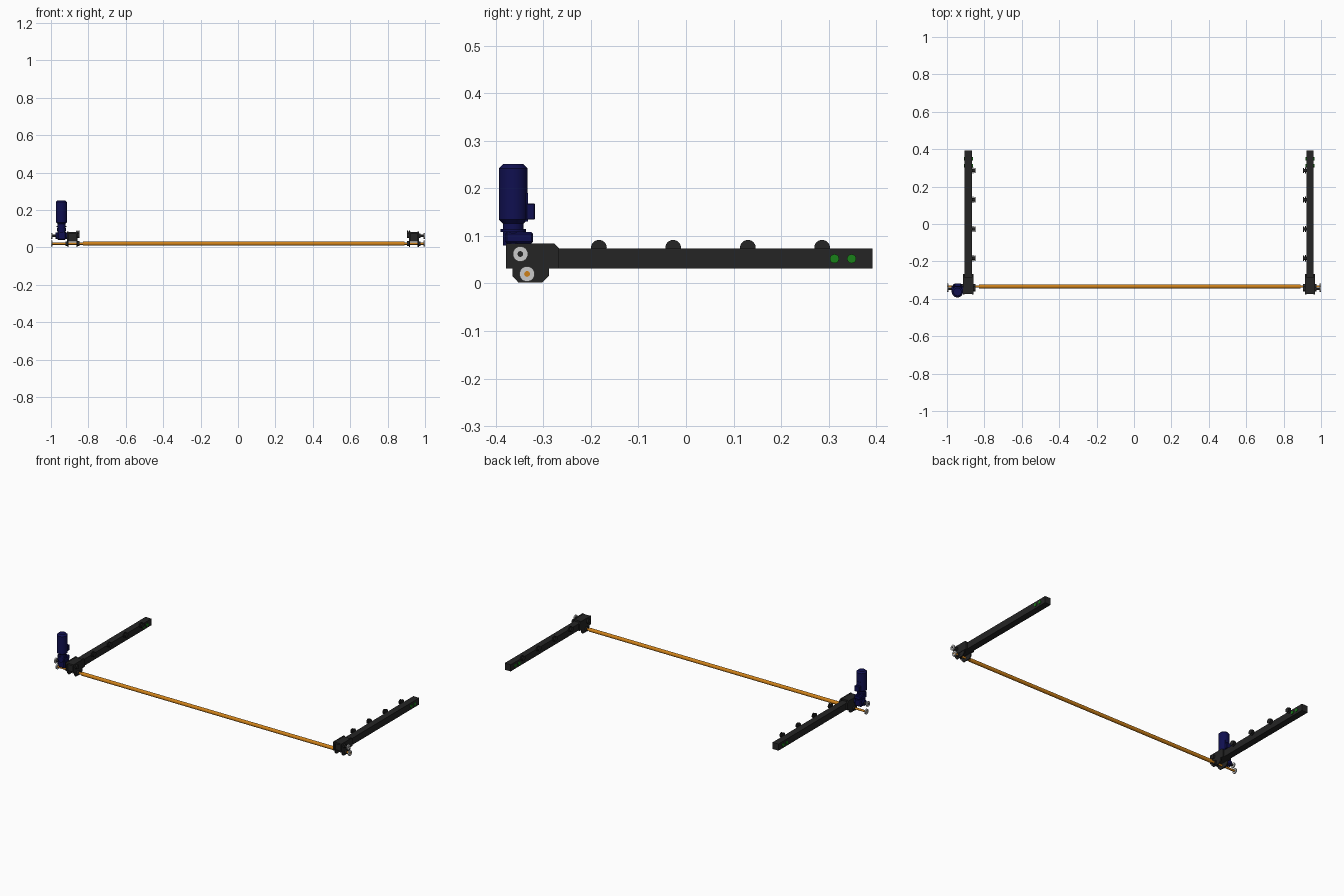
import bpy, math
from mathutils import Matrix

if "Cube" in bpy.data.objects:
    bpy.data.objects.remove(bpy.data.objects["Cube"])


def material(name, rgb):
    m = bpy.data.materials.new(name)
    m.diffuse_color = (*rgb, 1)
    m.use_nodes = True
    m.node_tree.nodes["Principled BSDF"].inputs["Base Color"].default_value = m.diffuse_color
    return m


BLACK = material("dark_steel", (0.018, 0.018, 0.018))
BLUE = material("blue_paint", (0.005, 0.005, 0.08))
ORANGE = material("orange_paint", (0.62, 0.22, 0.01))
GREEN = material("green_plastic", (0.01, 0.22, 0.01))


def finish(name, mat):
    ob = bpy.context.object
    ob.name = name
    if mat:
        ob.data.materials.append(mat)
    return ob


def bevel(ob, width, segments=1):
    b = ob.modifiers.new("bevel", 'BEVEL')
    b.width, b.segments = width, segments
    return ob


def box(name, x, y, z, mat=None):
    """Box from (min, max) pairs."""
    bpy.ops.mesh.primitive_cube_add(size=1, location=[(a + b) / 2 for a, b in (x, y, z)])
    ob = finish(name, mat)
    ob.data.transform(Matrix.Diagonal((x[1] - x[0], y[1] - y[0], z[1] - z[0], 1)))
    return ob


def cyl(name, axis, r, span, c, mat=None, n=32):
    """Cylinder along x or z; span on that axis, c = the other two coordinates."""
    mid, depth = sum(span) / 2, abs(span[1] - span[0])
    loc = (mid, *c) if axis == 'x' else (*c, mid)
    rot = (0, math.pi / 2, 0) if axis == 'x' else (0, 0, 0)
    bpy.ops.mesh.primitive_cylinder_add(vertices=n, radius=r, depth=depth, location=loc, rotation=rot)
    ob = finish(name, mat)
    bpy.ops.object.shade_smooth_by_angle(angle=math.radians(35))
    return ob


def plate(name, x0, x1, profile, mat):
    """Extrude a (y, z) outline between two x values."""
    n = len(profile)
    verts = [(x, y, z) for x in (x0, x1) for y, z in profile]
    faces = [tuple(range(n))[::-1], tuple(range(n, 2 * n))]
    faces += [(i, (i + 1) % n, n + (i + 1) % n, n + i) for i in range(n)]
    if x0 > x1:
        faces = [f[::-1] for f in faces]
    me = bpy.data.meshes.new(name)
    me.from_pydata(verts, [], faces)
    ob = bpy.data.objects.new(name, me)
    bpy.context.collection.objects.link(ob)
    me.materials.append(mat)


def ring(name, x, c, r_out, r_in, mat=None):
    """Washer-like ring along x."""
    prof = [(r_in, x[0]), (r_out, x[0]), (r_out, x[1]), (r_in, x[1])]
    n = 32
    verts = [(h, c[0] + r * math.cos(t * math.tau / n), c[1] + r * math.sin(t * math.tau / n))
             for t in range(n) for r, h in prof]
    faces = [(4 * t + k, 4 * t + (k + 1) % 4, 4 * ((t + 1) % n) + (k + 1) % 4, 4 * ((t + 1) % n) + k)
             for t in range(n) for k in range(4)]
    if x[0] < x[1]:
        faces = [f[::-1] for f in faces]
    me = bpy.data.meshes.new(name)
    me.from_pydata(verts, [], faces)
    ob = bpy.data.objects.new(name, me)
    bpy.context.collection.objects.link(ob)
    if mat:
        me.materials.append(mat)


WHEEL = (-0.348, 0.062)
SHAFT = (-0.334, 0.02)
UPPER = [(-0.378, 0.031), (-0.267, 0.031), (-0.267, 0.074), (-0.277, 0.084), (-0.378, 0.084)]
LOWER = [(-0.352, 0.002), (-0.302, 0.002), (-0.288, 0.016), (-0.288, 0.034),
         (-0.365, 0.034), (-0.365, 0.016)]

# End carriages: s points from the rail to the outside
for side, s, cx in (("left", -1, -0.885), ("right", 1, 0.941)):
    X = lambda d: cx + s * d
    box(side + "_rail", (cx - 0.02, cx + 0.02), (-0.365, 0.392), (0.032, 0.073), BLACK)

    # Side plates of the corner bracket
    for end, a, b in (("outer", 0.02, 0.028), ("inner", -0.028, -0.02)):
        plate(f"{side}_{end}_bracket", X(a), X(b), UPPER, BLACK)
        plate(f"{side}_{end}_bearing_plate", X(a), X(b - 0.002), LOWER, BLACK)
    box(side + "_bracket_top", (cx - 0.022, cx + 0.022), (-0.375, -0.285), (0.073, 0.083), BLACK)

    # Bearing hubs and the shaft ends
    for name, c in (("wheel", WHEEL), ("shaft", SHAFT)):
        cyl(f"{side}_{name}_inner_hub", 'x', 0.013, (X(-0.037), X(-0.027)), c, BLACK)
        cyl(f"{side}_{name}_outer_hub", 'x', 0.012, (X(0.027), X(0.036)), c, BLACK)
        end = 1.0 * s
        ring(f"{side}_{name}_end_disc", (end - s * 0.007, end), c, 0.016, 0.006)
        cyl(f"{side}_{name}_axle", 'x', 0.0062, (X(-0.03), end - s * 0.002), c,
            ORANGE if name == "shaft" else BLACK)

    # Guide rollers along the inner face
    for i, y in enumerate((-0.183, -0.027, 0.13, 0.286)):
        c = (y, 0.075)
        cyl(f"{side}_roller_{i}", 'x', 0.0165, (X(-0.026), X(-0.021)), c, BLACK)
        cyl(f"{side}_roller_hub_{i}", 'x', 0.009, (X(-0.032), X(-0.02)), c, BLACK)
        cyl(f"{side}_roller_flange_{i}", 'x', 0.0145, (X(-0.037), X(-0.032)), c, BLACK)

    # Green buttons through the rail end
    for i, y in enumerate((0.312, 0.348)):
        cyl(f"{side}_button_{i}", 'x', 0.0095, (cx - 0.024, cx + 0.024), (y, 0.052), GREEN)

# Cross shaft
cyl("cross_shaft_tube", 'x', 0.011, (-0.83, 0.89), SHAFT, ORANGE)
cyl("cross_shaft_core", 'x', 0.0062, (-0.87, 0.92), SHAFT, ORANGE)

# Drive motor and gearbox
M = (-0.944, -0.363)
bevel(cyl("motor_body", 'z', 0.03, (0.125, 0.251), M, BLUE), 0.009)
cyl("motor_neck", 'z', 0.022, (0.105, 0.13), M, BLUE)
cyl("motor_flange", 'z', 0.027, (0.108, 0.115), M, BLUE)
cyl("motor_coupling", 'z', 0.022, (0.08, 0.108), M, BLUE)
bevel(box("gearbox_block", (-0.967, -0.92), (-0.38, -0.321), (0.084, 0.108), BLUE), 0.004)
bevel(box("gearbox_lower", (-0.967, -0.92), (-0.375, -0.324), (0.04, 0.086), BLUE), 0.006)
bevel(box("terminal_box", (-0.96, -0.926), (-0.336, -0.317), (0.134, 0.168), BLUE), 0.002)
box("terminal_base", (-0.956, -0.93), (-0.345, -0.332), (0.13, 0.19), BLUE)
cyl("gearbox_collar", 'x', 0.017, (-0.975, -0.912), WHEEL, BLUE)
